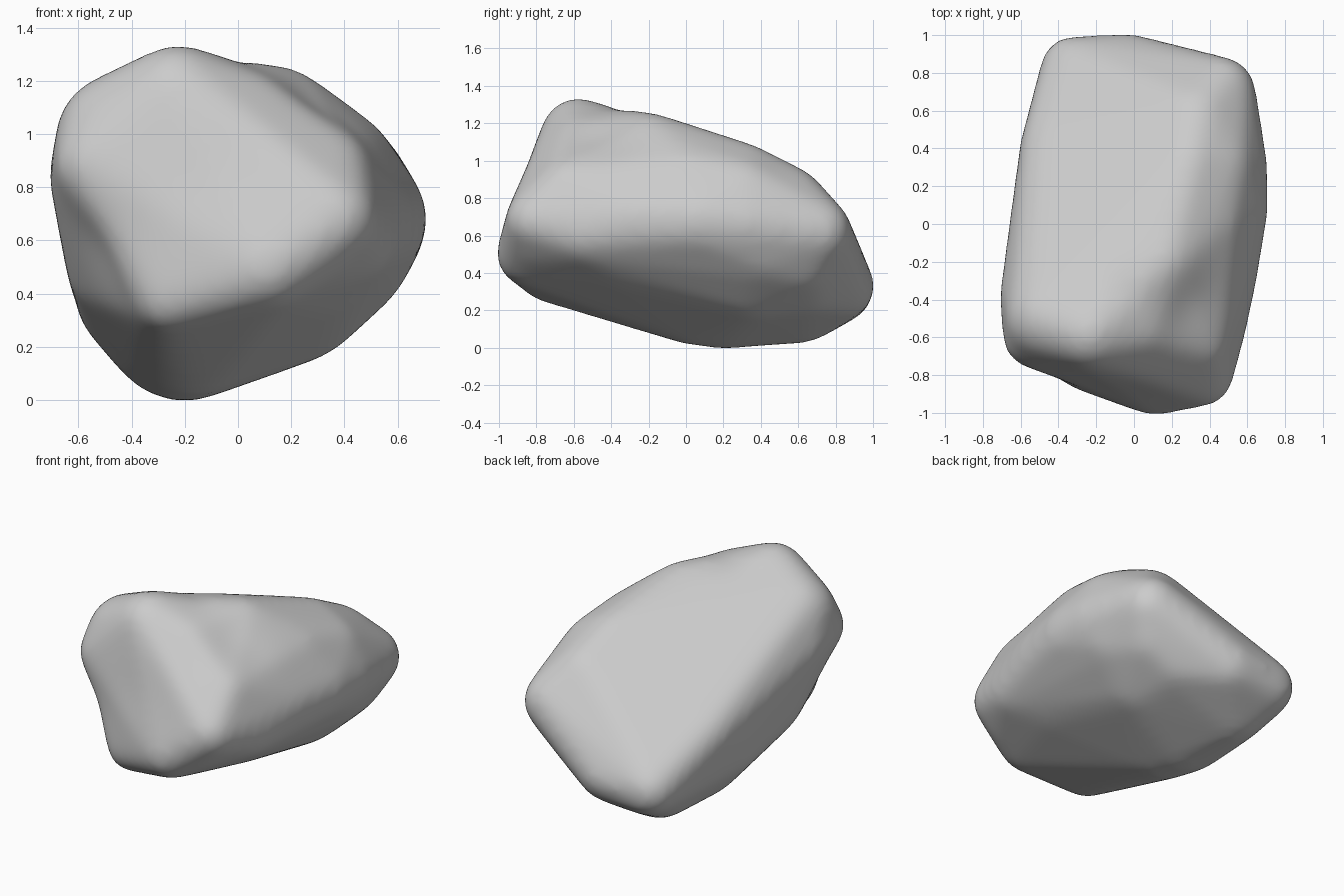
import bpy
import bmesh
import math
from mathutils import Matrix, Vector

default_cube = bpy.data.objects.get("Cube")
if default_cube:
    bpy.data.objects.remove(default_cube, do_unlink=True)

# Rounded corners of the boulder: centre x, y, z and radius
CORNERS = {
    "peak": (-.23, -.58, 1.14, .18),
    "peak side": (.04, -.55, 1.06, .16),
    "left shoulder": (-.45, -.5, .99, .22),
    "left front corner": (-.53, -.6, .88, .15),
    "left flank": (-.52, -.38, .84, .175),
    "left flank low": (-.46, -.2, .5, .17),
    "left flank base": (-.42, .2, .37, .17),
    "left flank back": (-.42, .4, .55, .17),
    "front foot": (-.25, -.74, .39, .13),
    "front nose": (.11, -.85, .5, .15),
    "front lower edge": (.26, -.79, .59, .16),
    "right front corner": (.36, -.8, .68, .15),
    "right front ridge": (.33, -.62, .85, .16),
    "right flank corner": (.4, -.53, .62, .18),
    "right flank front": (.42, -.25, .68, .22),
    "right flank": (.475, .08, .68, .22),
    "right flank back": (.47, .32, .66, .22),
    "right back corner": (.46, .7, .62, .17),
    "ridge front": (.15, -.2, 1.04, .2),
    "ridge side": (.36, 0, .87, .21),
    "ridge middle": (.29, .3, .9, .18),
    "ridge shoulder": (.42, .3, .81, .2),
    "ridge back": (.33, .53, .75, .21),
    "back left foot": (-.32, .82, .31, .16),
    "back foot": (-.02, .83, .33, .16),
    "belly back": (-.25, .62, .22, .18),
    "belly": (-.2, .2, .3, .29),
    "belly front": (-.18, .05, .32, .29),
    "underside front": (.25, -.3, .55, .25),
    "underside": (.2, .35, .42, .27),
    "underside right": (.4, .4, .55, .23),
    "underside corner": (.34, .6, .51, .23),
    "underside back": (.18, .62, .42, .24),
}
SOFTENING = .018  # extra radius that the softening takes away again

# Shallow worn hollows: centre, reach and depth
HOLLOWS = [
    (Vector((.25, -.42, 1.05)), .18, .03),
    (Vector((-.05, -.38, 1.26)), .14, .02),
    (Vector((-.5, -.68, .6)), .2, .03),
    (Vector((-.1, -.85, .8)), .25, .015),
]


def rounded_hull(corners):
    """Wrap a tight skin around a ball at every corner."""
    bm = bmesh.new()
    for x, y, z, radius in corners:
        bmesh.ops.create_icosphere(bm, subdivisions=3, radius=radius + SOFTENING,
                                   matrix=Matrix.Translation((x, y, z)))
    result = bmesh.ops.convex_hull(bm, input=bm.verts[:])
    inside = [v for v in result["geom_interior"] if isinstance(v, bmesh.types.BMVert)]
    bmesh.ops.delete(bm, geom=list(set(inside)), context="VERTS")
    loose = [v for v in bm.verts if not v.link_faces]
    bmesh.ops.delete(bm, geom=loose, context="VERTS")
    bmesh.ops.recalc_face_normals(bm, faces=bm.faces[:])
    mesh = bpy.data.meshes.new("boulder")
    bm.to_mesh(mesh)
    bm.free()
    return mesh


def wear_hollows(mesh):
    """Press the soft hollows into the skin."""
    normals = [v.normal.copy() for v in mesh.vertices]
    for vert, normal in zip(mesh.vertices, normals):
        push = sum(depth * math.exp(-((vert.co - centre).length / reach) ** 2)
                   for centre, reach, depth in HOLLOWS)
        vert.co -= normal * push


# Boulder skin, evenly remeshed and softened
boulder = bpy.data.objects.new("boulder", rounded_hull(CORNERS.values()))
bpy.context.collection.objects.link(boulder)
remesh = boulder.modifiers.new("even skin", "REMESH")
remesh.mode = "VOXEL"
remesh.voxel_size = .025
soften = boulder.modifiers.new("soften", "SMOOTH")
soften.factor = .5
soften.iterations = 28

# Bake the modifiers, then wear the result
depsgraph = bpy.context.evaluated_depsgraph_get()
baked = bpy.data.meshes.new_from_object(boulder.evaluated_get(depsgraph))
boulder.modifiers.clear()
boulder.data = baked
wear_hollows(baked)
baked.polygons.foreach_set("use_smooth", [True] * len(baked.polygons))

# Plain stone colour
stone = bpy.data.materials.new("stone grey")
stone.use_nodes = True
grey = (.6, .6, .6, 1)
stone.diffuse_color = grey
stone.node_tree.nodes["Principled BSDF"].inputs["Base Color"].default_value = grey
baked.materials.clear()
baked.materials.append(stone)
